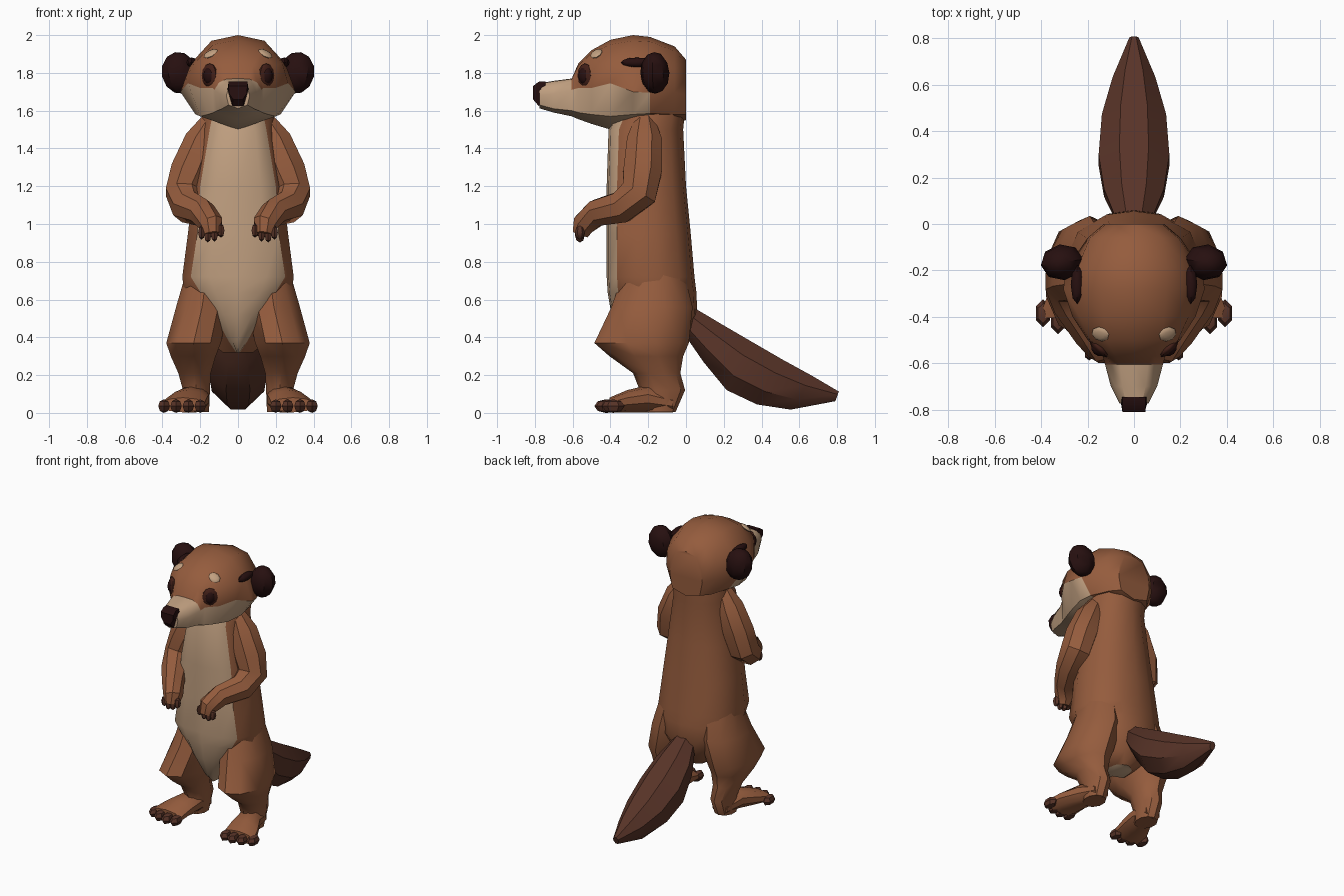
import bpy, bmesh, math
from mathutils import Vector, Matrix

if "Cube" in bpy.data.objects:
    bpy.data.objects.remove(bpy.data.objects["Cube"])


def material(name, rgb):
    m = bpy.data.materials.new(name)
    m.diffuse_color = (*rgb, 1)
    m.use_nodes = True
    m.node_tree.nodes["Principled BSDF"].inputs["Base Color"].default_value = m.diffuse_color
    return m


BROWN = material("brown fur", (0.300, 0.107, 0.047))
TAN = material("tan fur", (0.540, 0.355, 0.220))
UMBER = material("dark brown fur", (0.098, 0.034, 0.021))
PATCH = material("eye patch brown", (0.055, 0.014, 0.009))
BLACK = material("near black", (0.020, 0.005, 0.005))


def finish(name, bm, mats, mirror, angle=38):
    bmesh.ops.recalc_face_normals(bm, faces=bm.faces)
    mesh = bpy.data.meshes.new(name)
    bm.to_mesh(mesh)
    bm.free()
    for m in mats:
        mesh.materials.append(m)
    mesh.shade_smooth()
    mesh.set_sharp_from_angle(angle=math.radians(angle))
    ob = bpy.data.objects.new(name, mesh)
    bpy.context.collection.objects.link(ob)
    if mirror:
        ob.modifiers.new("mirror", 'MIRROR').use_mirror_merge = False
    return ob


def loft(name, rings, mats, rule=None, mirror=False, caps=(0, 0)):
    """Skin closed rings of points; rule(ring, column) picks the colour."""
    bm = bmesh.new()
    rows = [[bm.verts.new(p) for p in r] for r in rings]
    n = len(rows[0])
    for i in range(len(rows) - 1):
        for j in range(n):
            k = (j + 1) % n
            f = bm.faces.new((rows[i][j], rows[i][k], rows[i + 1][k], rows[i + 1][j]))
            if rule:
                f.material_index = rule(i, min(j, n - 1 - j))
    for row, c in ((rows[0], caps[0]), (rows[-1], caps[1])):
        bm.faces.new(row).material_index = c
    return finish(name, bm, mats, mirror)


def symmetric(half):
    return half + [(-x, y, z) for x, y, z in half[-2:0:-1]]


def oval(c, u, v, n=10):
    c, u, v = Vector(c), Vector(u), Vector(v)
    return [c + u * math.cos(a) + v * math.sin(a)
            for a in (math.tau * (i + 0.5) / n for i in range(n))]


def tube(points, radii, n=8):
    pts = [Vector(p) for p in points]
    rings = []
    for i, p in enumerate(pts):
        t = (pts[min(i + 1, len(pts) - 1)] - pts[max(i - 1, 0)]).normalized()
        u = t.cross(Vector((1, 0, 0))).normalized()
        rings.append(oval(p, u * radii[i], t.cross(u) * radii[i], n))
    return rings


def blobs(name, items, mat, turn=(0, 0, 0), seg=8, rows=6):
    """Mirrored ellipsoids given as (centre, radii)."""
    bm = bmesh.new()
    rot = Matrix.Identity(4)
    for ang, axis in zip(turn, "XYZ"):
        rot = Matrix.Rotation(math.radians(ang), 4, axis) @ rot
    for c, r in items:
        bmesh.ops.create_uvsphere(
            bm, u_segments=seg, v_segments=rows, radius=1,
            matrix=Matrix.Translation(c) @ rot @ Matrix.Diagonal((*r, 1)))
    return finish(name, bm, [mat], True)


# Torso with belly panel: z, front y, back y, half width, belly half width
torso = []
for z, yf, yb, rx, w in [
        (0.32, -0.29, -0.06, 0.08, 0.01), (0.38, -0.34, 0.00, 0.16, 0.05),
        (0.52, -0.395, 0.06, 0.25, 0.125), (0.64, -0.415, 0.055, 0.285, 0.20),
        (0.72, -0.42, 0.045, 0.295, 0.25), (0.95, -0.42, 0.025, 0.265, 0.215),
        (1.20, -0.42, 0.00, 0.235, 0.20), (1.50, -0.41, -0.015, 0.19, 0.15),
        (1.60, -0.37, -0.005, 0.19, 0.13), (1.72, -0.33, -0.01, 0.15, 0.10)]:
    d = yb - yf
    torso.append(symmetric([
        (0, yf, z), (w * 0.6, yf + 0.01, z), (w, yf + 0.055, z),
        (max(rx, w), yf + 0.36 * d, z), (rx * 0.98, yf + 0.6 * d, z),
        (rx * 0.82, yb - 0.17 * d, z), (rx * 0.42, yb - 0.015, z), (0, yb, z)]))
loft("torso", torso, [BROWN, TAN], lambda i, j: int(j < 2), caps=(1, 0))

# Head: y, then crown z, upper, temple, mask edge and jaw points, chin z
HEAD = [
    (0.00, 1.87, .08, 1.85, .12, 1.77, .13, 1.68, .11, 1.58, 1.55),
    (-.06, 1.94, .12, 1.915, .19, 1.82, .20, 1.70, .16, 1.58, 1.53),
    (-.19, 1.99, .14, 1.965, .245, 1.84, .29, 1.695, .21, 1.585, 1.54),
    (-.28, 2.00, .14, 1.97, .25, 1.85, .305, 1.70, .225, 1.58, 1.515),
    (-.40, 1.975, .13, 1.95, .235, 1.85, .265, 1.745, .20, 1.57, 1.50),
    (-.50, 1.92, .12, 1.905, .19, 1.84, .20, 1.72, .16, 1.58, 1.53),
    (-.57, 1.85, .08, 1.84, .115, 1.805, .135, 1.72, .13, 1.59, 1.555),
    (-.605, 1.77, .06, 1.768, .10, 1.75, .125, 1.71, .11, 1.60, 1.57),
    (-.70, 1.758, .05, 1.755, .08, 1.735, .10, 1.69, .085, 1.61, 1.59),
    (-.775, 1.745, .035, 1.742, .05, 1.72, .062, 1.68, .05, 1.63, 1.612)]
head = [symmetric([(0, y, t), (ax, y, az), (bx, y, bz), (cx, y, cz), (dx, y, dz), (0, y, e)])
        for y, t, ax, az, bx, bz, cx, cz, dx, dz, e in HEAD]
loft("head", head, [BROWN, TAN],
     lambda i, j: int(i >= 7 or (i >= 2 and j >= 3)), caps=(0, 1))

# Nose wedge
nose = [[(-.05, y, zt), (.05, y, zt), (.055 * s, y, zt - .04), (.03 * s, y, zb), (-.03 * s, y, zb),
         (-.055 * s, y, zt - .04)] for y, zt, zb, s in
        [(-.745, 1.755, 1.64, 1), (-.78, 1.753, 1.625, 1), (-.81, 1.73, 1.66, .85)]]
loft("nose", nose, [BLACK])

# Eyes, brows and ears
blobs("eye_patch", [((.15, -.535, 1.785), (.054, .022, .065))], PATCH, (0, 0, 43), 10)
blobs("eye", [((.153, -.539, 1.785), (.036, .028, .045))], BLACK, (0, 0, 43), 10)
blobs("brow", [((.145, -.475, 1.902), (.042, .035, .012))], TAN, (25, 28, 0), 8)
blobs("ear", [((.31, -.165, 1.80), (.095, .078, .112))], BLACK, (0, 12, -8), 8, 6)
blobs("ear_ridge", [((.245, -.26, 1.855), (.028, .085, .026))], BLACK)

# Arms and fingers
loft("arm", tube([(.13, -.22, 1.57), (.19, -.22, 1.44), (.255, -.23, 1.28), (.285, -.25, 1.165),
                  (.265, -.34, 1.09), (.19, -.47, 1.06), (.14, -.54, 1.00), (.135, -.56, .945)],
                 [.05, .10, .11, .105, .09, .075, .065, .045]),
     [BROWN], mirror=True)
blobs("fingers", [((x, -.562, z), (.021, .026, .038)) for x, z in
                  ((.09, .965), (.125, .945), (.16, .94), (.193, .955))], UMBER, seg=6, rows=4)

# Legs: x, y, z, half width, half depth
loft("leg", [oval((x, y, z), (rx, 0, 0), (0, ry, 0)) for x, y, z, rx, ry in [
    (.16, -.17, .78, .11, .15), (.19, -.18, .56, .145, .215), (.235, -.235, .37, .152, .25),
    (.237, -.21, .30, .125, .195), (.23, -.155, .21, .09, .125),
    (.22, -.125, .12, .075, .12), (.22, -.14, .005, .07, .085)]], [BROWN], mirror=True)

# Feet and toes
loft("foot", [oval((x, y, z), (rx, 0, 0), (0, 0, z - .003)) for x, y, z, rx in [
    (.22, -.07, .05, .06), (.235, -.20, .075, .085), (.27, -.31, .062, .11),
    (.292, -.405, .042, .122)]], [BROWN], mirror=True)
blobs("toes", [((x, y, .036), (.035, .06, .036)) for x, y in
               ((.20, -.42), (.263, -.425), (.328, -.415), (.392, -.385))], UMBER, seg=6, rows=4)

# Tail: upper and lower outline points (y, z) with half width
tail = []
for yu, zu, yl, zl, rx in [
        (.05, .56, .01, .38, .09), (.18, .485, .09, .26, .14), (.34, .395, .21, .11, .165),
        (.52, .29, .37, .035, .15), (.67, .205, .55, .01, .10), (.81, .115, .79, .06, .022)]:
    tail.append(oval((0, (yu + yl) / 2, (zu + zl) / 2), (rx, 0, 0),
                     (0, (yu - yl) / 2, (zu - zl) / 2), 8))
loft("tail", tail, [UMBER])
